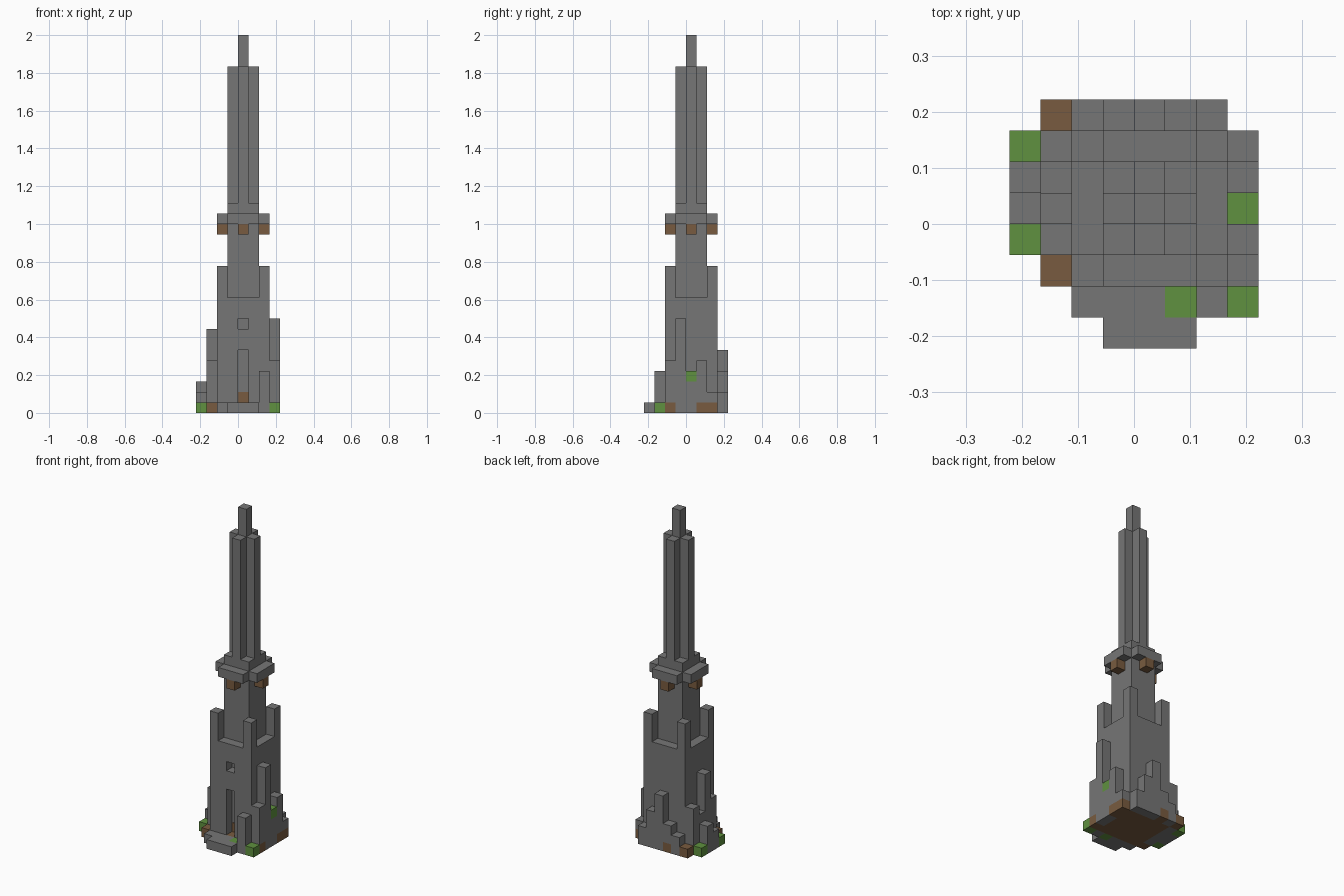
import bpy
import bmesh

U = 1 / 18          # one block
HALF = 4            # the footprint is eight blocks wide

cube = bpy.data.objects.get("Cube")
if cube:
    bpy.data.objects.remove(cube, do_unlink=True)


def material(name, rgb):
    m = bpy.data.materials.new(name)
    m.use_nodes = True
    m.diffuse_color = (*rgb, 1)
    bsdf = m.node_tree.nodes["Principled BSDF"]
    bsdf.inputs["Base Color"].default_value = (*rgb, 1)
    bsdf.inputs["Roughness"].default_value = 1
    return m


STONE = material("stone grey", (0.18, 0.18, 0.18))
EARTH = material("earth brown", (0.19, 0.105, 0.05))
MOSS = material("moss green", (0.115, 0.285, 0.05))


def add_box(bm, lo, hi):
    """Box spanning two block coordinates."""
    verts = bmesh.ops.create_cube(bm, size=1)["verts"]
    for v in verts:
        for a in range(3):
            v.co[a] = hi[a] if v.co[a] > 0 else lo[a]
            v.co[a] = (v.co[a] - (HALF if a < 2 else 0)) * U


def boxes(name, mat, spans):
    bm = bmesh.new()
    for lo, hi in spans:
        add_box(bm, lo, hi)
    mesh = bpy.data.meshes.new(name)
    bm.to_mesh(mesh)
    bm.free()
    mesh.materials.append(mat)
    ob = bpy.data.objects.new(name, mesh)
    bpy.context.collection.objects.link(ob)
    return ob


def block(x, y, z0, z1):
    return (x, y, z0), (x + 1, y + 1, z1)


def cut(target, name, lo, hi):
    cutter = boxes(name, STONE, [(lo, hi)])
    cutter.hide_render = True
    cutter.hide_viewport = True
    mod = target.modifiers.new(name, "BOOLEAN")
    mod.operation = "DIFFERENCE"
    mod.solver = "EXACT"
    mod.object = cutter


# Main tower with door and window recesses
boxes("earth_floor", EARTH, [((2, 2, 0), (7, 7, 1))])
body = boxes("tower_body", STONE, [((2, 2, 1), (7, 7, 11))])
cut(body, "door_cutter", (4, 1.5, 0.5), (5, 3, 6))
cut(body, "window_cutter", (4, 1.5, 8), (5, 3, 9))
boxes("door_step", EARTH, [((4, 2.96, 1), (5, 3.1, 2))])

# Corner turrets and upper shaft
boxes("corner_turrets", STONE,
      [block(x, y, 11, 14) for x in (2, 6) for y in (2, 6)])
boxes("upper_shaft", STONE, [((3, 3, 11), (6, 6, 20))])

# Balcony ring on four brackets
boxes("balcony", STONE, [((3, 2, 18), (6, 3, 19)), ((3, 6, 18), (6, 7, 19)),
                         ((2, 3, 18), (3, 6, 19)), ((6, 3, 18), (7, 6, 19))])
boxes("balcony_brackets", EARTH,
      [block(x, y, 17, 18) for x, y in ((4, 2), (4, 6), (2, 4), (6, 4))])

# Spire with a cross-shaped section
boxes("spire_arms", STONE,
      [block(x, y, 20, 33) for x, y in ((3, 4), (5, 4), (4, 3), (4, 5))])
boxes("spire_core", STONE, [block(4, 4, 20, 36)])

# Entrance slab
boxes("entrance_slab", STONE, [((2, 1, 0), (5, 2, 1)), ((3, 0, 0), (6, 1, 1))])

# Ruined buttresses: column heights along each side
right = {2: 5, 3: 9, 4: 3, 5: 5, 6: 2}
left = {3: 5, 4: 8, 5: 4, 6: 5}
back = {2: 2, 3: 3, 4: 6, 5: 4, 6: 2}
earth_feet = [(7, 2), (7, 5), (7, 6), (3, 7)]
columns = [(7, y, h) for y, h in right.items()]
columns += [(1, y, h) for y, h in left.items()]
columns += [(x, 7, h) for x, h in back.items()]
columns += [(6, 1, 4), (0, 4, 2), (0, 5, 3)]
boxes("buttresses", STONE,
      [block(x, y, 1 if (x, y) in earth_feet else 0, h) for x, y, h in columns])
boxes("buttress_feet", EARTH, [block(x, y, 0, 1) for x, y in earth_feet])

# Loose earth and mossy blocks
boxes("earth_blocks", EARTH, [block(x, y, 0, 1) for x, y in ((1, 2), (1, 7))])
boxes("moss_blocks", MOSS,
      [block(x, y, 0, 1) for x, y in ((0, 3), (0, 6), (5, 1), (7, 1))])
boxes("moss_cap", MOSS, [block(7, 4, 3, 4)])
